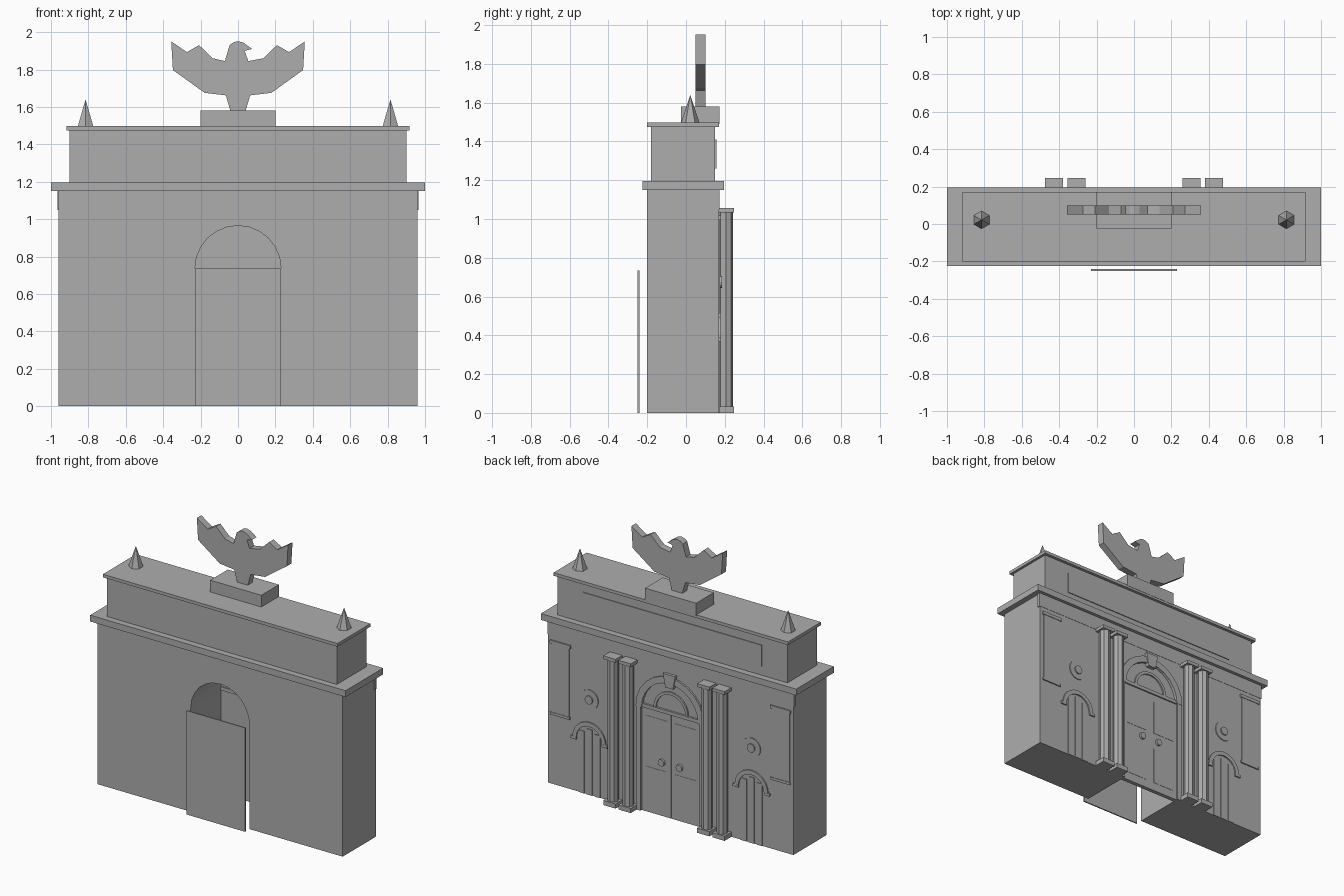
import bpy, bmesh
from math import sin, cos, pi

cube = bpy.data.objects.get("Cube")
if cube:
    bpy.data.objects.remove(cube, do_unlink=True)

stone = bpy.data.materials.new("grey stone")
stone.use_nodes = True
GREY = (0.42, 0.42, 0.42, 1)
stone.diffuse_color = GREY
stone.node_tree.nodes["Principled BSDF"].inputs["Base Color"].default_value = GREY

BACK = 0.17  # plane of the decorated wall


def finish(name, bm):
    bmesh.ops.recalc_face_normals(bm, faces=bm.faces)
    mesh = bpy.data.meshes.new(name)
    bm.to_mesh(mesh)
    bm.free()
    mesh.materials.append(stone)
    obj = bpy.data.objects.new(name, mesh)
    bpy.context.collection.objects.link(obj)
    return obj


def extrude(name, outline, y0, y1):
    """Extrude an (x, z) outline from y0 to y1."""
    bm = bmesh.new()
    face = bm.faces.new([bm.verts.new((x, y0, z)) for x, z in outline])
    new = bmesh.ops.extrude_face_region(bm, geom=[face])["geom"]
    moved = [v for v in new if isinstance(v, bmesh.types.BMVert)]
    bmesh.ops.translate(bm, vec=(0, y1 - y0, 0), verts=moved)
    return finish(name, bm)


def box(name, x0, x1, y0, y1, z0, z1):
    return extrude(name, [(x0, z0), (x1, z0), (x1, z1), (x0, z1)], y0, y1)


def arc(cx, cz, r, steps=12, sweep=pi):
    return [(cx + r * cos(sweep * i / steps), cz + r * sin(sweep * i / steps))
            for i in range(steps + 1)]


def ring(name, cx, cz, outer, inner, y0, y1):
    extrude(name, arc(cx, cz, outer) + arc(cx, cz, inner)[::-1], y0, y1)


def disc(name, cx, cz, r, y0, y1, sides=16):
    extrude(name, arc(cx, cz, r, sides, 2 * pi)[:-1], y0, y1)


def prism(name, x, y, z0, z1, r0, r1, sides):
    bm = bmesh.new()
    bmesh.ops.create_cone(bm, cap_ends=True, segments=sides, radius1=r0,
                          radius2=r1, depth=z1 - z0)
    bmesh.ops.translate(bm, vec=(x, y, (z0 + z1) / 2), verts=bm.verts)
    return finish(name, bm)


# Main block with the arched passage
R, SPRING = 0.23, 0.735
extrude("gate_body", [(0.96, 0), (0.96, 1.16), (-0.96, 1.16), (-0.96, 0), (-R, 0)]
        + arc(0, SPRING, R)[::-1] + [(R, 0)], -0.2, BACK)
box("frieze", -0.966, 0.966, 0.15, BACK + 0.002, 1.05, 1.155)
box("cornice", -1, 1, -0.225, 0.195, 1.15, 1.195)
box("attic", -0.9, 0.9, -0.18, 0.15, 1.19, 1.48)
box("attic_panel", -0.7, 0.7, 0.145, 0.156, 1.26, 1.41)
box("attic_coping", -0.918, 0.918, -0.2, 0.17, 1.475, 1.497)

# Detached screen before the passage
box("front_screen", -R, R, -0.25, -0.241, 0, SPRING)

# Roof ornaments
box("statue_plinth", -0.2, 0.2, -0.025, 0.172, 1.49, 1.58)
wing = [(0.07, 1.845), (0.135, 1.86), (0.208, 1.93), (0.273, 1.893), (0.357, 1.95),
        (0.348, 1.797), (0.178, 1.675), (0.065, 1.662), (0.038, 1.57)]
head = [(-0.045, 1.93), (-0.025, 1.945), (0, 1.952), (0.03, 1.943), (0.075, 1.91),
        (0.035, 1.9), (0.055, 1.845)]
extrude("eagle", [(-x, z) for x, z in wing[::-1]] + head + wing[1:], 0.05, 0.1)
for side in (-1, 1):
    prism("spire", side * 0.815, 0.022, 1.49, 1.64, 0.05, 0, 6)

# Great door and its surround
for side in (-1, 1):
    x0, x1 = sorted((side * 0.002, side * R))
    box("door_leaf", x0, x1, 0.14, 0.166, 0, SPRING)
    for z0, z1 in ((0.06, 0.32), (0.44, 0.68)):
        box("door_panel", x0 + 0.03, x1 - 0.03, 0.16, 0.168, z0, z1)
    disc("door_knob", side * 0.07, 0.38, 0.024, 0.16, 0.182, 12)
    x0, x1 = sorted((side * R, side * 0.265))
    box("door_jamb", x0, x1, 0.16, 0.18, 0, SPRING + 0.01)
box("door_core", -R, R, 0.138, 0.158, 0, SPRING)
box("transom", -R, R, 0.13, 0.176, SPRING, 0.76)
extrude("tympanum", arc(0, SPRING, R), 0.135, 0.162)
ring("fanlight_frame", 0, 0.76, 0.135, 0.115, 0.155, 0.172)
ring("door_archivolt", 0, SPRING, 0.268, 0.222, 0.155, 0.182)
extrude("keystone", [(-0.03, 0.93), (0.03, 0.93), (0.048, 1.025), (-0.048, 1.025)],
        0.155, 0.19)

for side in (-1, 1):
    # Paired columns
    for cx in (0.308, 0.427):
        x = side * cx
        box("column_base", x - 0.048, x + 0.048, BACK - 0.005, 0.247, 0, 0.033)
        prism("column_shaft", x, 0.205, 0.03, 1.04, 0.037, 0.037, 8)
        box("column_capital", x - 0.048, x + 0.048, BACK - 0.005, 0.247, 1.033, 1.056)

    # Small side niche with upright boards
    x = side * 0.635
    ring("niche_arch", x, 0.385, 0.13, 0.1, 0.16, 0.179)
    for foot in (-1, 1):
        fx = x + foot * 0.122
        box("niche_foot", fx - 0.022, fx + 0.022, 0.16, 0.18, 0.368, 0.388)
    for dx, top in ((-0.062, 0.44), (0, 0.465), (0.062, 0.44)):
        box("niche_board", x + dx - 0.022, x + dx + 0.022, 0.16, 0.175, 0, top)

    # Round medallion
    disc("medallion", x, 0.675, 0.07, 0.16, 0.176)
    disc("medallion_boss", x, 0.675, 0.03, 0.16, 0.185, 12)

    # Tall relief tablet
    x = side * 0.862
    box("tablet", x - 0.07, x + 0.07, 0.16, 0.176, 0.505, 1.0)
    box("tablet_head", x - 0.08, x + 0.08, 0.16, 0.18, 0.995, 1.018)
    box("tablet_sill", x - 0.076, x + 0.076, 0.16, 0.179, 0.492, 0.51)
